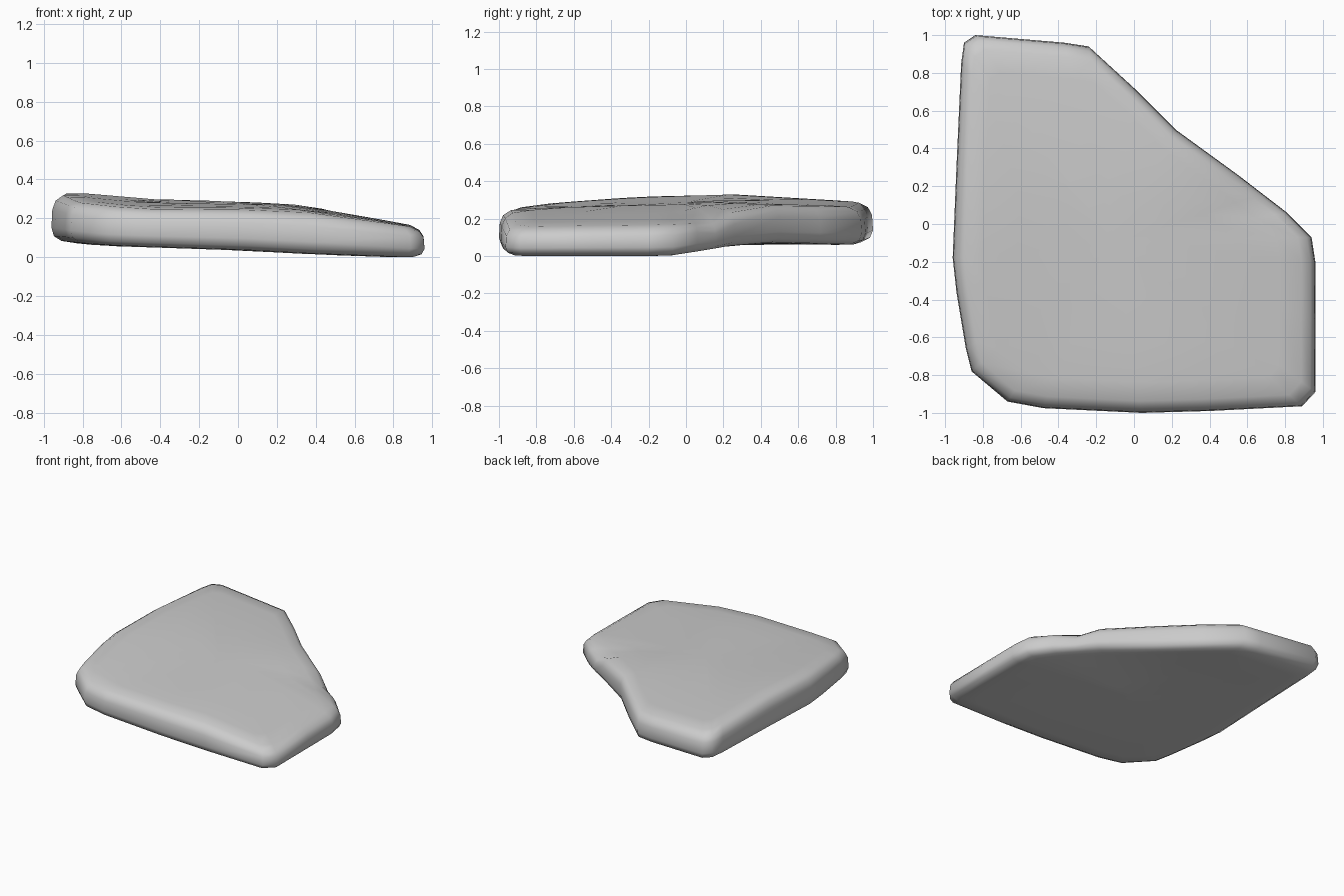
import bpy, bmesh, math

if "Cube" in bpy.data.objects:
    bpy.data.objects.remove(bpy.data.objects["Cube"])

# Plan outline of the slab, counter-clockwise
OUTLINE = [(-0.84, 1.0), (-0.9, 0.96), (-0.915, 0.85), (-0.94, 0.3), (-0.96, -0.18),
           (-0.94, -0.36), (-0.89, -0.66), (-0.86, -0.78), (-0.67, -0.94), (-0.48, -0.975),
           (0.04, -1.0), (0.4, -0.99), (0.89, -0.965), (0.96, -0.89), (0.96, -0.5),
           (0.96, -0.2), (0.94, -0.07), (0.81, 0.06), (0.68, 0.16), (0.55, 0.26), (0.22, 0.5),
           (0.0, 0.72), (-0.24, 0.94), (-0.37, 0.96)]
CX, CY = -0.1, -0.1


def lerp_table(table, t):
    if t <= table[0][0]:
        return table[0][1]
    for (a, u), (b, v) in zip(table, table[1:]):
        if t <= b:
            return u + (v - u) * (t - a) / (b - a)
    return table[-1][1]


def top_z(x, y):
    base = lerp_table([(-0.9, 0.345), (-0.4, 0.305), (0.25, 0.285), (0.5, 0.245),
                       (0.8, 0.192), (0.94, 0.17)], x)
    drop = lerp_table([(-1, 0.07), (-0.85, 0.055), (-0.4, 0.025), (0.2, 0), (1, 0.045)], y)
    dent = 0.05 * math.exp(-((x - 0.68) ** 2 + (y - 0.14) ** 2) / 0.012)
    return base - drop * min(1, max(0.2, 0.6 - 0.5 * x)) - dent


def bottom_z(x, y):
    base = lerp_table([(-0.9, 0.085), (-0.7, 0.065), (0, 0.042), (0.4, 0.02), (0.92, 0.002)], x)
    lift = lerp_table([(-0.1, 0), (0.35, 0.055), (0.9, 0.03)], y)
    return base + lift * min(1, max(0, 0.7 + x))


# Each ring: plan scale and height fraction between underside and top
RINGS = [(0.3, 0), (0.62, 0), (0.85, 0), (0.94, 0.02), (0.985, 0.12), (1.0, 0.3),
         (0.995, 0.68), (0.975, 0.87), (0.93, 0.98), (0.82, 1), (0.6, 1), (0.3, 1)]

bm = bmesh.new()


def point(x, y, f):
    lo, hi = bottom_z(x, y), top_z(x, y)
    return bm.verts.new((x, y, lo + (hi - lo) * f))


rings = [[point(CX + (x - CX) * s, CY + (y - CY) * s, f) for x, y in OUTLINE] for s, f in RINGS]
n = len(OUTLINE)
for a, b in zip(rings, rings[1:]):
    for i in range(n):
        j = (i + 1) % n
        bm.faces.new((a[i], a[j], b[j], b[i]))
# Close the underside and top
for ring, f in ((rings[0], 0), (rings[-1], 1)):
    c = point(CX, CY, f)
    for i in range(n):
        bm.faces.new((ring[i], ring[(i + 1) % n], c))
bmesh.ops.recalc_face_normals(bm, faces=bm.faces)
low = min(v.co.z for v in bm.verts)
for v in bm.verts:
    v.co.z -= low
for face in bm.faces:
    face.smooth = True

mesh = bpy.data.meshes.new("stone_slab")
bm.to_mesh(mesh)
bm.free()
bpy.context.collection.objects.link(bpy.data.objects.new("stone_slab", mesh))
